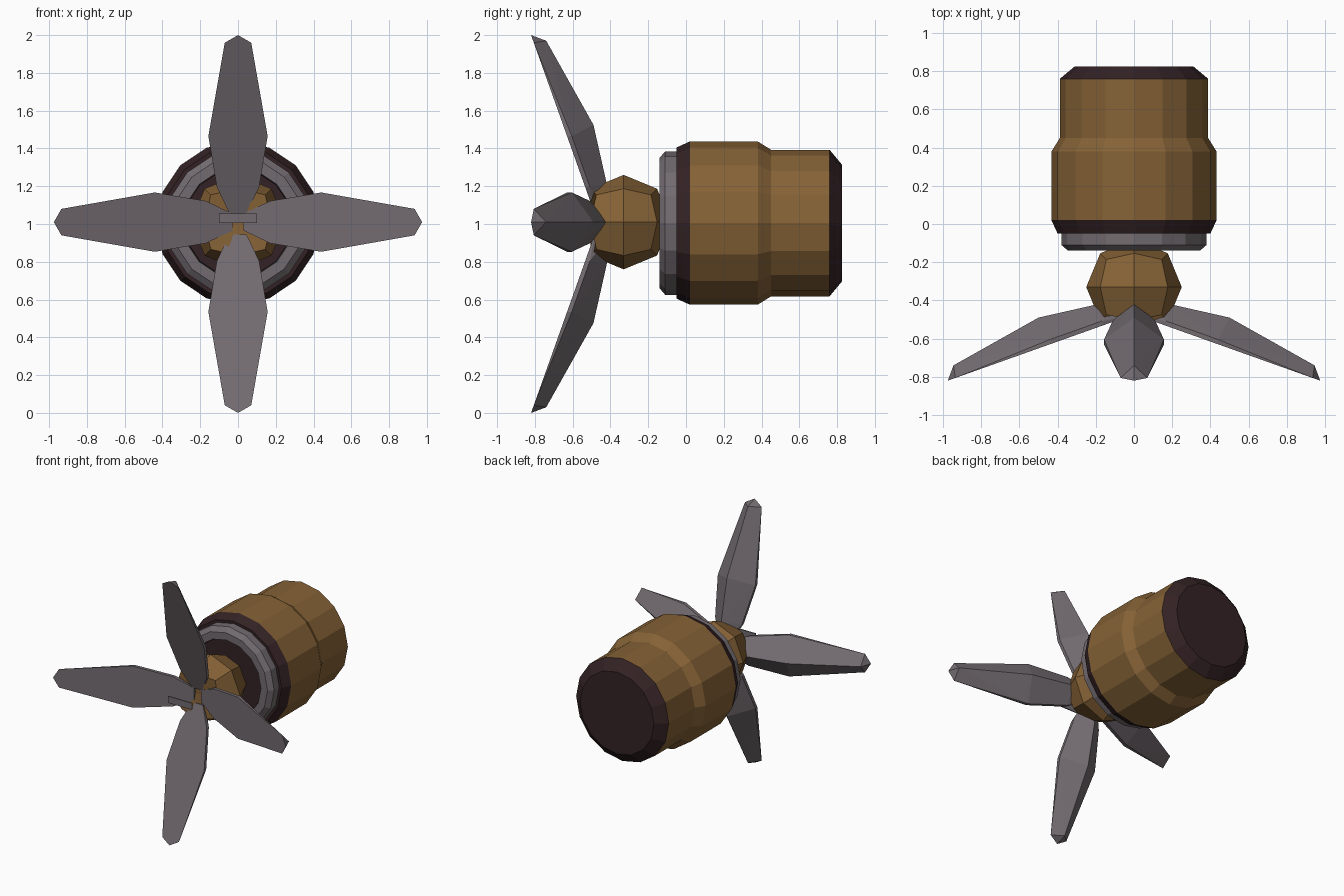
import bpy, bmesh, math
from mathutils import Vector

if "Cube" in bpy.data.objects:
    bpy.data.objects.remove(bpy.data.objects["Cube"])

CZ = 1.005  # height of the main axis


def material(name, rgb):
    m = bpy.data.materials.new(name)
    m.diffuse_color = (*rgb, 1.0)
    m.use_nodes = True
    m.node_tree.nodes["Principled BSDF"].inputs["Base Color"].default_value = m.diffuse_color
    return m


wood = material("golden_brown", (0.235, 0.122, 0.037))
dark = material("dark_brown", (0.034, 0.016, 0.018))
steel = material("warm_grey", (0.17, 0.148, 0.162))


def finish(name, bm, mats):
    bmesh.ops.recalc_face_normals(bm, faces=bm.faces[:])
    me = bpy.data.meshes.new(name)
    bm.to_mesh(me)
    bm.free()
    for m in mats:
        me.materials.append(m)
    ob = bpy.data.objects.new(name, me)
    bpy.context.collection.objects.link(ob)
    return ob


def lathe(name, profile, mats, n=16, seg_mats=None, closed=False):
    """Spin (y, radius) points around the y axis; cap the ends or close the loop."""
    bm = bmesh.new()
    rings = []
    for y, r in profile:
        rings.append([bm.verts.new((r * math.sin(2 * math.pi * i / n), y,
                                    CZ + r * math.cos(2 * math.pi * i / n)))
                      for i in range(n)])
    count = len(rings) if closed else len(rings) - 1
    for k in range(count):
        a, b = rings[k], rings[(k + 1) % len(rings)]
        for i in range(n):
            j = (i + 1) % n
            f = bm.faces.new((a[i], a[j], b[j], b[i]))
            f.material_index = seg_mats[k] if seg_mats else 0
    if not closed:
        for ring in (rings[0], rings[-1]):
            bm.faces.new(ring).material_index = 1 if seg_mats else 0
    return finish(name, bm, mats)


# Barrel-shaped body with dark ends
lathe("body",
      [(-0.05, 0.40), (0.02, 0.432), (0.38, 0.432), (0.45, 0.388), (0.76, 0.388), (0.825, 0.31)],
      [wood, dark], seg_mats=[1, 0, 0, 0, 1])

# Grey collar and the dark plate inside it
lathe("collar",
      [(-0.045, 0.38), (-0.11, 0.38), (-0.14, 0.345), (-0.14, 0.29), (-0.045, 0.28)],
      [steel], closed=True)
lathe("collar_plate", [(-0.045, 0.30), (-0.125, 0.285)], [dark])

# Faceted hub: subdivided cube pushed onto a ball, flattened in front
bm = bmesh.new()
bmesh.ops.create_cube(bm, size=1)
bmesh.ops.subdivide_edges(bm, edges=bm.edges[:], cuts=1, use_grid_fill=True)
for v in bm.verts:
    v.co = v.co.normalized() * 0.25 + Vector((0, -0.33, CZ + 0.005))
    v.co.y = max(v.co.y, -0.51)
    if abs(v.co.x) < 0.01 and abs(v.co.z - CZ - 0.005) < 0.01 and v.co.y < -0.4:
        v.co.y = -0.46
finish("hub", bm, [wood])

# Four blades: flat front outline, thin rim, ridged back (as a convex hull)
OUTLINE = [(0.03, 0.045), (0.17, 0.112), (0.44, 0.157), (0.935, 0.07), (0.975, 0.0)]
RIDGE = [(0.03, -0.40), (0.19, -0.42), (0.50, -0.49), (0.945, -0.74)]
NAMES = ["top_blade", "right_blade", "bottom_blade", "left_blade"]
for q, name in enumerate(NAMES):
    ang = q * math.pi / 2
    out = Vector((math.sin(ang), 0, math.cos(ang)))
    side = Vector((math.cos(ang), 0, -math.sin(ang)))
    grow = 0.0 if q % 2 else 0.025
    centre = Vector((0, 0, 1.01 if q % 2 else 1.0))
    pts = []
    for r, w in OUTLINE:
        y = -0.473 - 0.356 * r
        for s in ((-1, 1) if w else (1,)):
            pts.append(centre + out * (r + grow) + side * w * s + Vector((0, y, 0)))
            if 0.03 < r < 0.9:
                pts.append(pts[-1] + Vector((0, 0.025, 0)))
    for r, y in RIDGE:
        pts.append(centre + out * (r + grow) + Vector((0, y, 0)))
    bm = bmesh.new()
    for p in pts:
        bm.verts.new(p)
    res = bmesh.ops.convex_hull(bm, input=bm.verts[:])
    loose = [v for v in bm.verts if not v.link_faces]
    bmesh.ops.delete(bm, geom=loose, context='VERTS')
    bmesh.ops.dissolve_limit(bm, angle_limit=0.01, verts=bm.verts[:], edges=bm.edges[:])
    finish(name, bm, [steel])

# Small flat plate in front of the hub
bm = bmesh.new()
bmesh.ops.create_cube(bm, size=1)
for v in bm.verts:
    v.co = Vector((v.co.x * 0.2, v.co.y * 0.008 - 0.69, v.co.z * 0.05 + 1.03))
finish("front_plate", bm, [steel])
